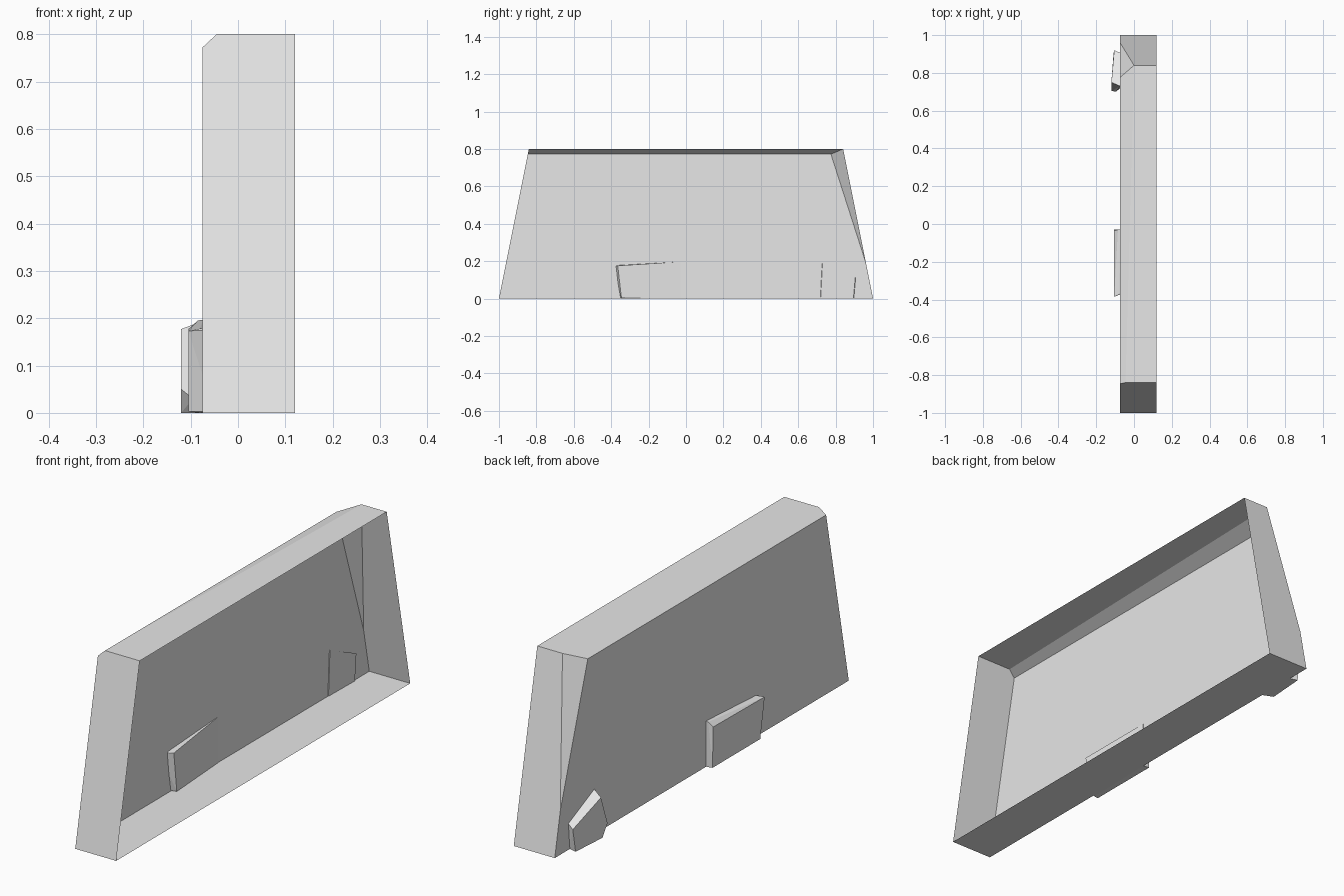
import bpy
import bmesh

cube = bpy.data.objects.get("Cube")
if cube:
    bpy.data.objects.remove(cube, do_unlink=True)

grey = bpy.data.materials.new("plain_grey")
grey.use_nodes = True
grey.diffuse_color = (0.8, 0.8, 0.8, 1)
grey.node_tree.nodes["Principled BSDF"].inputs["Base Color"].default_value = (0.8, 0.8, 0.8, 1)


def add_object(name, bm):
    mesh = bpy.data.meshes.new(name)
    bm.to_mesh(mesh)
    bm.free()
    mesh.materials.append(grey)
    bpy.context.collection.objects.link(bpy.data.objects.new(name, mesh))


def add_block(name, points):
    """Solid faceted block wrapped around a handful of corners."""
    bm = bmesh.new()
    for p in points:
        bm.verts.new(p)
    bmesh.ops.convex_hull(bm, input=bm.verts)
    bmesh.ops.dissolve_limit(bm, angle_limit=0.02, verts=bm.verts, edges=bm.edges)
    bmesh.ops.recalc_face_normals(bm, faces=bm.faces)
    add_object(name, bm)


# Thin open-sided shell with sloping ends, corners named by position
OPEN, PANEL = 0.12, -0.075
corners = {
    "front_foot_open": (OPEN, -1, 0),
    "front_foot": (PANEL, -1, 0),
    "back_foot_open": (OPEN, 1, 0),
    "back_foot": (PANEL, 1, 0),
    "front_top_open": (OPEN, -0.84, 0.8),
    "front_top": (-0.045, -0.84, 0.8),
    "front_bevel": (PANEL, -0.846, 0.772),
    "back_top_open": (OPEN, 0.84, 0.8),
    "back_top": (0, 0.84, 0.8),
    "back_bevel": (PANEL, 0.775, 0.772),
    "back_notch": (PANEL, 0.962, 0.19),
}
faces = [
    "front_foot_open back_foot_open back_foot front_foot",                      # floor
    "front_foot_open front_foot front_bevel front_top front_top_open",          # front end
    "back_foot_open back_top_open back_top back_notch back_foot",               # back end
    "front_foot back_foot back_notch back_bevel front_bevel",                   # side panel
    "front_top_open front_top back_top back_top_open",                          # top
    "front_top front_bevel back_bevel back_top",                                # top bevel
    "back_top back_bevel back_notch",                                           # corner cut
]
bm = bmesh.new()
v = {name: bm.verts.new(co) for name, co in corners.items()}
for face in faces:
    bm.faces.new([v[n] for n in face.split()])
bmesh.ops.recalc_face_normals(bm, faces=bm.faces)
add_object("shell", bm)

# Middle lug, its front end poking slightly through the panel
add_block("middle_lug", [
    (-0.05, -0.345, 0.003), (-0.05, -0.365, 0.176), (-0.074, -0.03, 0), (-0.074, -0.03, 0.197),
    (-0.08, -0.345, 0), (-0.08, -0.37, 0.178), (-0.085, -0.03, 0.195),
    (-0.105, -0.355, 0.003), (-0.105, -0.385, 0.173), (-0.105, -0.03, 0.003), (-0.105, -0.035, 0.177),
])

# Back lug with a cut lower corner
add_block("back_lug", [
    (-0.073, 0.72, 0), (-0.073, 0.73, 0.195), (-0.07, 0.905, 0.115), (-0.07, 0.895, 0),
    (-0.12, 0.75, 0.177), (-0.105, 0.92, 0.1), (-0.108, 0.905, 0),
    (-0.12, 0.74, 0), (-0.12, 0.705, 0.05), (-0.095, 0.7, 0.03),
])
